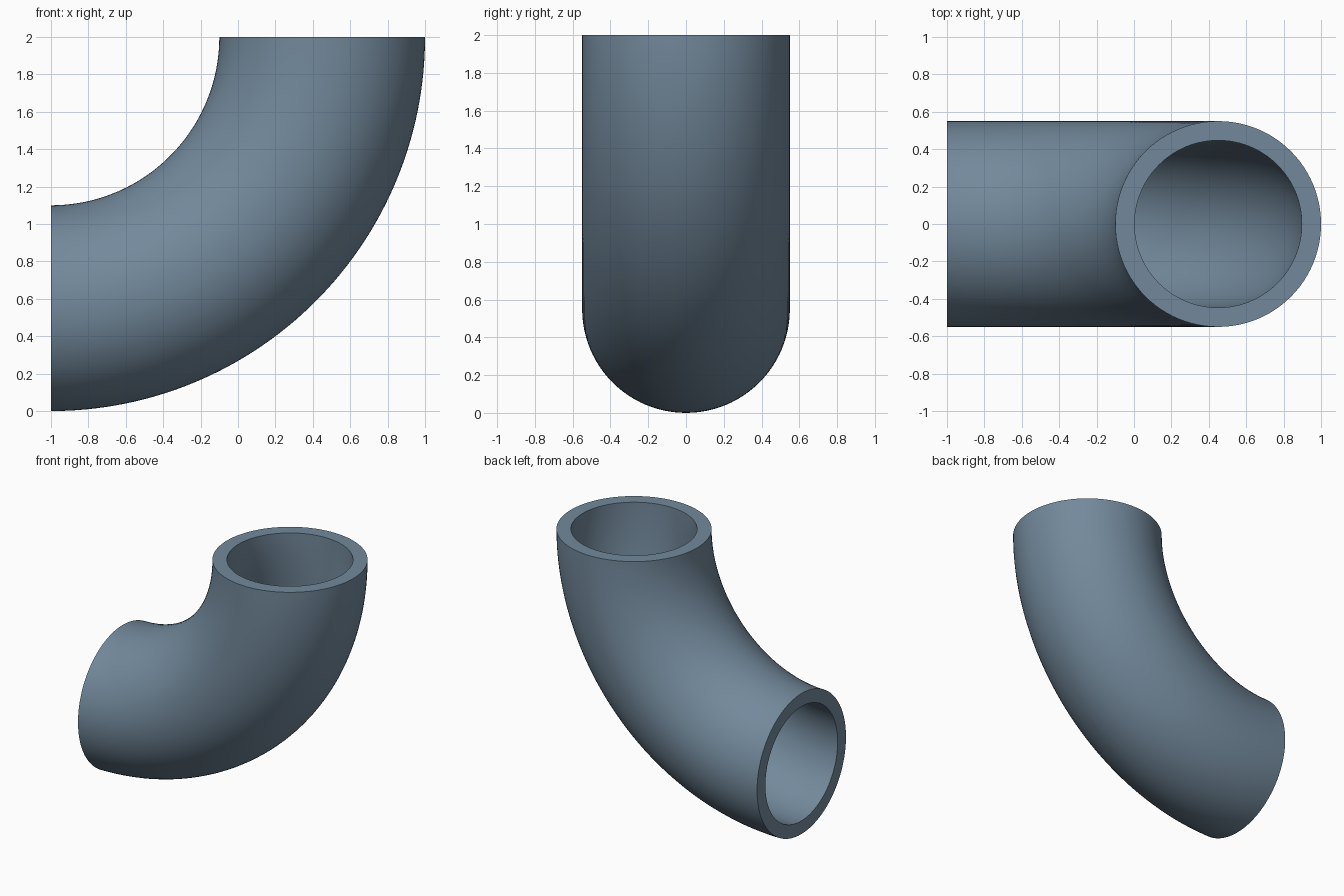
import bpy, bmesh
from math import cos, sin, tau, pi

if "Cube" in bpy.data.objects:
    bpy.data.objects.remove(bpy.data.objects["Cube"])

BEND, OUTER, INNER = 1.45, 0.55, 0.447   # bend radius, pipe radii
AROUND, ALONG = 96, 64

bm = bmesh.new()


def ring(radius, a):
    """Circle of vertices around the bend path at bend angle a."""
    verts = []
    for i in range(AROUND):
        t = tau * i / AROUND
        d = BEND + radius * cos(t)
        verts.append(bm.verts.new((-1 + d * cos(a), radius * sin(t), 2 - d * sin(a))))
    return verts


def bridge(r1, r2):
    for i in range(AROUND):
        j = (i + 1) % AROUND
        bm.faces.new((r1[i], r1[j], r2[j], r2[i]))


# outer wall and bore, swept through a quarter turn
angles = [pi / 2 * k / ALONG for k in range(ALONG + 1)]
outer = [ring(OUTER, a) for a in angles]
bore = [ring(INNER, a) for a in angles]
for wall in (outer, bore):
    for r1, r2 in zip(wall, wall[1:]):
        bridge(r1, r2)

# flat annular end faces
for end in (0, -1):
    bridge(outer[end], bore[end])

bmesh.ops.recalc_face_normals(bm, faces=bm.faces)
mesh = bpy.data.meshes.new("pipe_elbow")
bm.to_mesh(mesh)
bm.free()

# blue-grey steel
steel = bpy.data.materials.new("blue_grey_steel")
steel.diffuse_color = (0.17, 0.25, 0.33, 1)
steel.use_nodes = True
steel.node_tree.nodes["Principled BSDF"].inputs["Base Color"].default_value = steel.diffuse_color
mesh.materials.append(steel)

pipe = bpy.data.objects.new("pipe_elbow", mesh)
bpy.context.collection.objects.link(pipe)
bpy.context.view_layer.objects.active = pipe
pipe.select_set(True)
bpy.ops.object.shade_smooth_by_angle(angle=pi / 6)
